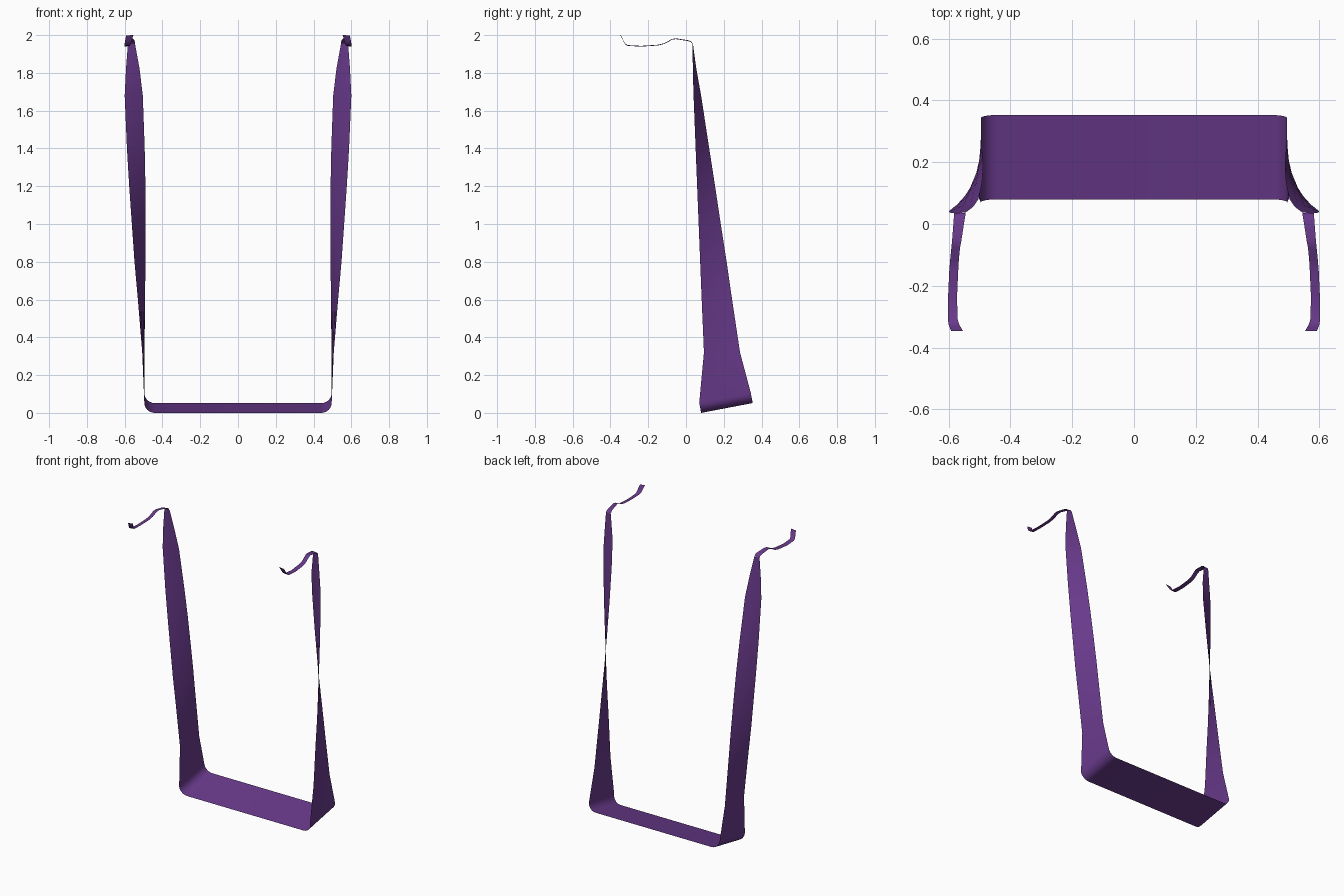
import bpy, bmesh, math
from mathutils import Vector

cube = bpy.data.objects.get("Cube")
if cube:
    bpy.data.objects.remove(cube, do_unlink=True)

purple = bpy.data.materials.new("purple")
purple.use_nodes = True
colour = (0.14, 0.042, 0.26, 1.0)
purple.diffuse_color = colour
bsdf = purple.node_tree.nodes["Principled BSDF"]
bsdf.inputs["Base Color"].default_value = colour
bsdf.inputs["Roughness"].default_value = 0.6


def ribbon(name, rows, across):
    """Thin sheet through rows of (outer edge, inner edge), mirrored in x."""
    bm = bmesh.new()
    grid = []
    for a, b in rows:
        a, b = Vector(a), Vector(b)
        grid.append([bm.verts.new(a.lerp(b, i / across)) for i in range(across + 1)])
    for r0, r1 in zip(grid, grid[1:]):
        for i in range(across):
            bm.faces.new((r0[i], r1[i], r1[i + 1], r0[i + 1]))
    bmesh.ops.recalc_face_normals(bm, faces=bm.faces)
    mesh = bpy.data.meshes.new(name)
    bm.to_mesh(mesh)
    bm.free()
    mesh.materials.append(purple)
    obj = bpy.data.objects.new(name, mesh)
    bpy.context.collection.objects.link(obj)
    mod = obj.modifiers.new("mirror", 'MIRROR')
    mod.use_clip = True
    bpy.ops.object.select_all(action='DESELECT')
    obj.select_set(True)
    bpy.context.view_layer.objects.active = obj
    bpy.ops.object.shade_smooth_by_angle(angle=math.radians(40))
    return obj


# Tilted base plate with a rounded corner
front, back = Vector((0, 0.08, 0.0)), Vector((0, 0.353, 0.052))
up = Vector((0, -0.18, 0.98))
radius, wall = 0.055, 0.496
rows = [(front, back)]
for i in range(7):
    t = math.pi / 2 * i / 6
    shift = Vector((wall - radius + radius * math.sin(t), 0, 0)) + up * radius * (1 - math.cos(t))
    rows.append((front + shift, back + shift))

# Side strap: z, front edge x and y, back edge x and y
strap = [
    (0.32, 0.507, 0.095, 0.495, 0.286),
    (0.60, 0.530, 0.083, 0.492, 0.244),
    (0.80, 0.548, 0.075, 0.490, 0.215),
    (1.00, 0.562, 0.067, 0.489, 0.184),
    (1.20, 0.576, 0.059, 0.490, 0.154),
    (1.40, 0.588, 0.051, 0.494, 0.123),
    (1.68, 0.600, 0.040, 0.504, 0.080),
    (1.82, 0.593, 0.036, 0.521, 0.055),
    (1.952, 0.583, 0.035, 0.545, 0.037),
]
rows += [((fx, fy, z), (bx, by, z)) for z, fx, fy, bx, by in strap]
ribbon("base_and_straps", rows, 4)

# Hook arms: y, z, outer x, inner x
hook = [
    (0.036, 1.952, 0.583, 0.545),
    (0.028, 1.964, 0.583, 0.546),
    (0.010, 1.971, 0.584, 0.549),
    (-0.055, 1.981, 0.589, 0.559),
    (-0.075, 1.977, 0.591, 0.563),
    (-0.115, 1.955, 0.595, 0.567),
    (-0.150, 1.947, 0.598, 0.569),
    (-0.238, 1.941, 0.602, 0.573),
    (-0.308, 1.945, 0.602, 0.571),
    (-0.322, 1.953, 0.601, 0.567),
    (-0.332, 1.970, 0.598, 0.562),
    (-0.346, 1.999, 0.592, 0.554),
]
ribbon("hook_arms", [((xo, y, z - 0.002), (xi, y, z + 0.002)) for y, z, xo, xi in hook], 2)
